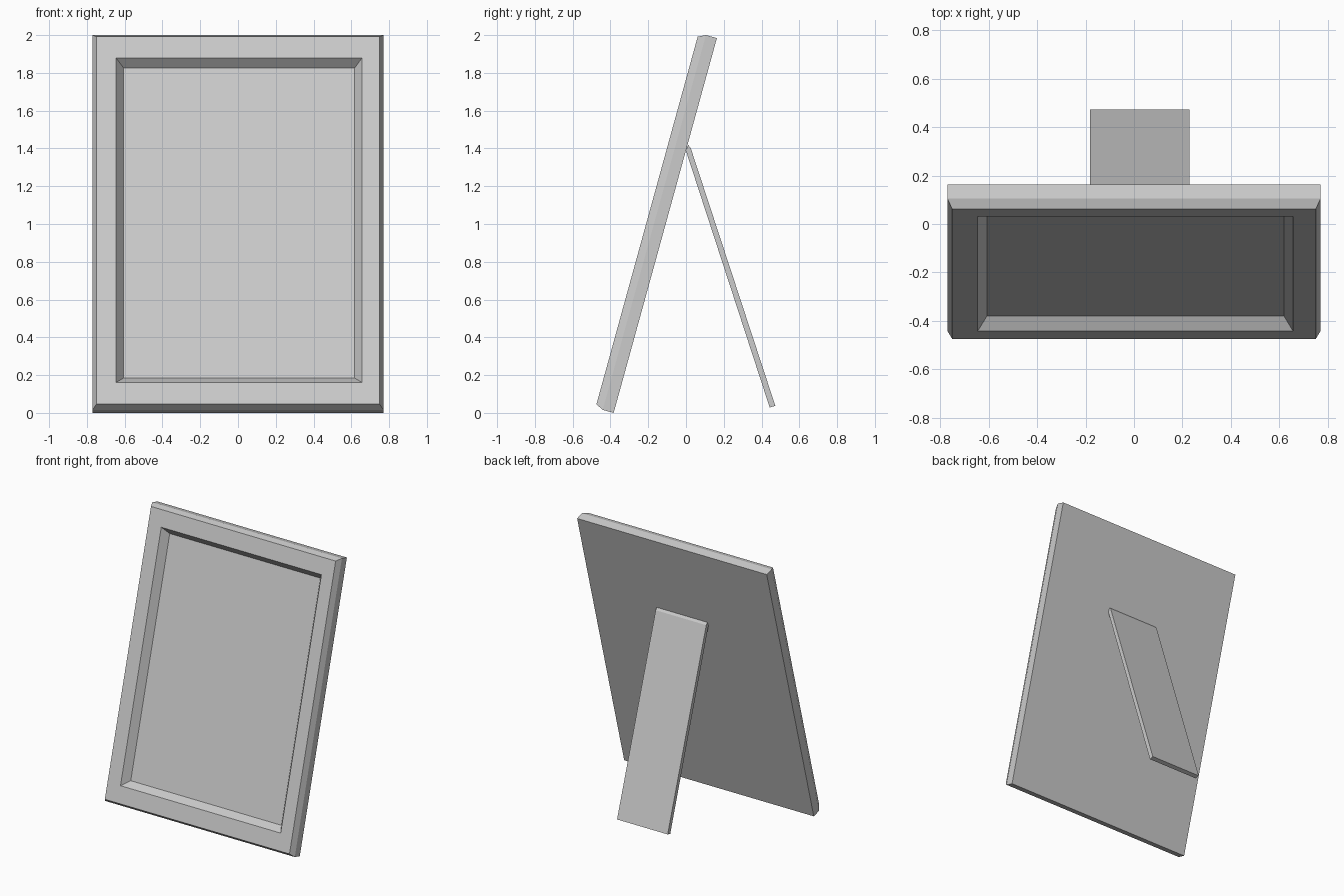
import bpy, bmesh, math

if "Cube" in bpy.data.objects:
    bpy.data.objects.remove(bpy.data.objects["Cube"])


def finish(name, bm):
    bmesh.ops.recalc_face_normals(bm, faces=bm.faces)
    mesh = bpy.data.meshes.new(name)
    bm.to_mesh(mesh)
    bm.free()
    obj = bpy.data.objects.new(name, mesh)
    bpy.context.collection.objects.link(obj)
    return obj


def loft(name, rings):
    """Closed solid through successive vertex rings, capped at both ends."""
    bm = bmesh.new()
    loops = [[bm.verts.new(p) for p in ring] for ring in rings]
    for a, b in zip(loops, loops[1:]):
        n = len(a)
        for i in range(n):
            j = (i + 1) % n
            bm.faces.new((a[i], a[j], b[j], b[i]))
    bm.faces.new(loops[0])
    bm.faces.new(loops[-1])
    return finish(name, bm)


def rect(x0, x1, z0, z1, depth):
    return [(x0, -depth, z0), (x1, -depth, z0), (x1, -depth, z1), (x0, -depth, z1)]


# picture frame: back, straight side, chamfered front, sloped recess, picture floor
H = 2.058
frame = loft("picture_frame", [
    rect(-0.77, 0.77, 0.0, H, 0.0),
    rect(-0.77, 0.77, 0.0, H, 0.06),
    rect(-0.75, 0.75, 0.02, H - 0.02, 0.10),
    rect(-0.645, 0.656, 0.14, 1.921, 0.10),
    rect(-0.606, 0.618, 0.179, 1.882, 0.045),
])
frame.rotation_euler.x = math.radians(-15.4)
frame.location = (0, -0.383, 0)

# rear support: slim slab with a bevelled top resting on the frame back
profile = [(0.443, 0.029), (0.473, 0.037), (0.025, 1.402), (0.012, 1.418), (-0.001, 1.39)]
loft("rear_support", [[(x, y, z) for y, z in profile] for x in (-0.182, 0.229)])
